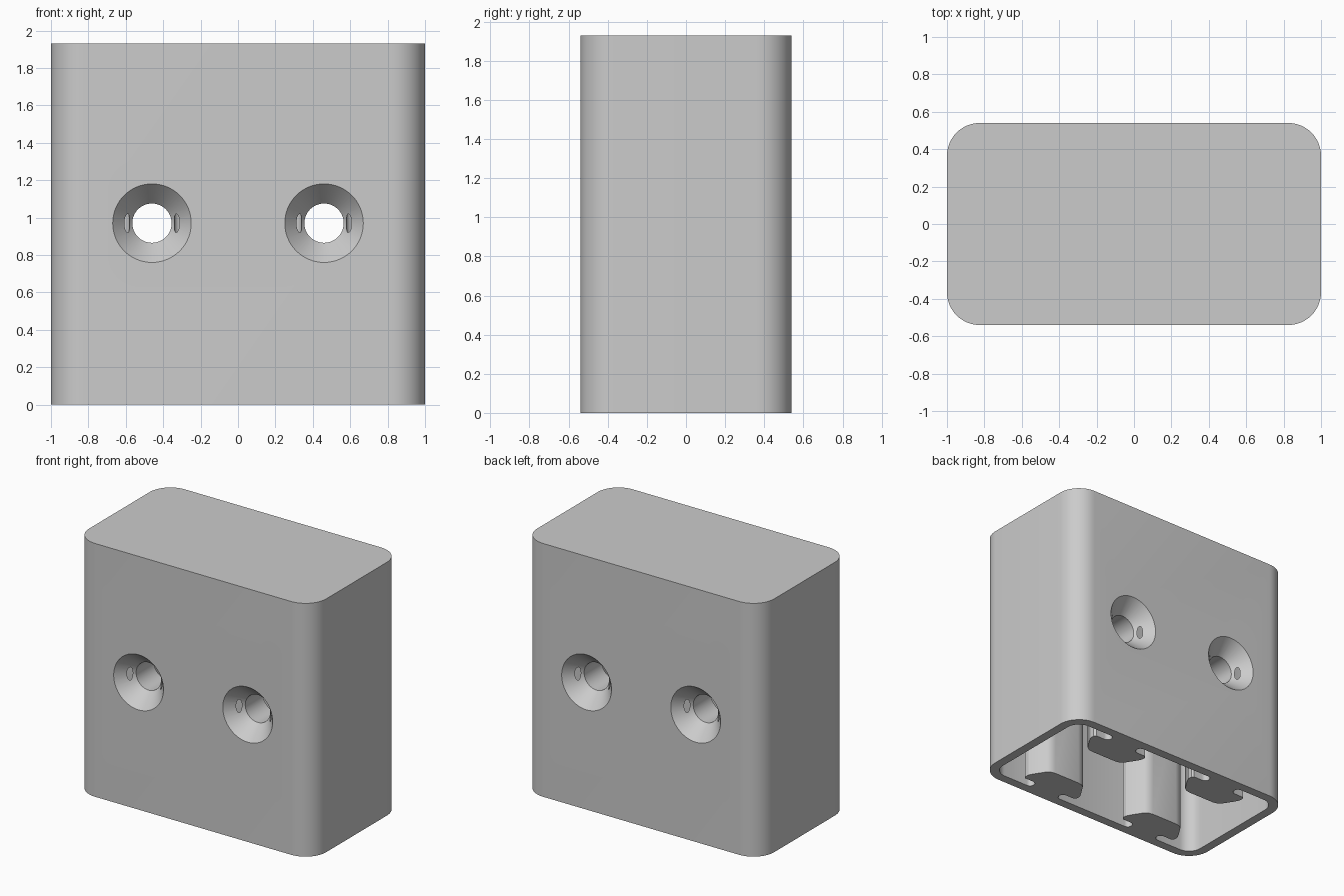
import bpy, bmesh
from math import sin, cos, pi, radians
from mathutils import Matrix

if "Cube" in bpy.data.objects:
    bpy.data.objects.remove(bpy.data.objects["Cube"])

W, D, H = 1.0, 0.54, 1.93        # half width, half depth, height
R, WALL = 0.175, 0.07            # corner radius, wall thickness
HOLE_X, HOLE_Z = 0.46, 0.97      # screw hole centres

grey = bpy.data.materials.new("light grey")
grey.use_nodes = True
grey.diffuse_color = (0.6, 0.6, 0.6, 1)
grey.node_tree.nodes["Principled BSDF"].inputs["Base Color"].default_value = (0.6, 0.6, 0.6, 1)


def arc(cx, cy, r, start, end, n=12):
    angles = [radians(start + (end - start) * i / n) for i in range(n + 1)]
    return [(cx + r * cos(a), cy + r * sin(a)) for a in angles]


def make_object(name, bm):
    bmesh.ops.recalc_face_normals(bm, faces=bm.faces)
    mesh = bpy.data.meshes.new(name)
    bm.to_mesh(mesh)
    bm.free()
    mesh.materials.append(grey)
    obj = bpy.data.objects.new(name, mesh)
    bpy.context.collection.objects.link(obj)
    return obj


def prism(name, outline, z0, z1):
    bm = bmesh.new()
    face = bm.faces.new([bm.verts.new((x, y, z0)) for x, y in outline])
    top = bmesh.ops.extrude_face_region(bm, geom=[face])["geom"]
    verts = [v for v in top if isinstance(v, bmesh.types.BMVert)]
    bmesh.ops.translate(bm, verts=verts, vec=(0, 0, z1 - z0))
    return make_object(name, bm)


def cut(target, cutter):
    cutter.hide_render = True
    mod = target.modifiers.new("cut", "BOOLEAN")
    mod.operation, mod.solver, mod.object = "DIFFERENCE", "EXACT", cutter
    bpy.context.view_layer.objects.active = target
    bpy.ops.object.modifier_apply(modifier=mod.name)
    bpy.data.objects.remove(cutter)


# Outer body: rounded rectangle
quarter = arc(W - R, D - R, R, 0, 90)
half = quarter + [(-x, y) for x, y in reversed(quarter)]
housing = prism("housing", half + [(-x, -y) for x, y in half], 0, H)

# Cavity outline: inner corner, then a screw boss with a slot on either side
iw, idep, ir = W - WALL, D - WALL, R - WALL
slot_r = 0.035
boss = arc(0.155, idep - slot_r, slot_r, 90, 270, 10)
boss += [(0.23, 0.40), (0.243, 0.385), (0.243, 0.35), (0.225, 0.315),
         (0.17, 0.23), (0.145, 0.212), (0.11, 0.205)]
boss_full = boss + [(-x, y) for x, y in reversed(boss)]
inner = arc(iw - ir, idep - ir, ir, 0, 90)
inner += [(HOLE_X + x, y) for x, y in boss_full]
half = inner + [(-x, y) for x, y in reversed(inner)]
cut(housing, prism("cavity", half + [(-x, -y) for x, y in half], -0.1, H - WALL))

# Countersunk screw holes through both walls
profile = [(0, -0.6), (0.2625, -0.6), (0.105, -0.42),
           (0.105, 0.42), (0.2625, 0.6), (0, 0.6)]
for side in (-1, 1):
    bm = bmesh.new()
    verts = [bm.verts.new((r, y, 0)) for r, y in profile]
    edges = [bm.edges.new(pair) for pair in zip(verts, verts[1:])]
    bmesh.ops.spin(bm, geom=verts + edges, cent=(0, 0, 0), axis=(0, 1, 0),
                   angle=2 * pi, steps=64)
    bmesh.ops.remove_doubles(bm, verts=bm.verts, dist=0.0001)
    bmesh.ops.transform(bm, matrix=Matrix.Translation((side * HOLE_X, 0, HOLE_Z)),
                        verts=bm.verts)
    cut(housing, make_object("screw_hole", bm))

# Smooth rounded walls, crisp edges
bpy.ops.object.select_all(action="DESELECT")
housing.select_set(True)
bpy.context.view_layer.objects.active = housing
bpy.ops.object.shade_smooth_by_angle(angle=radians(25))
